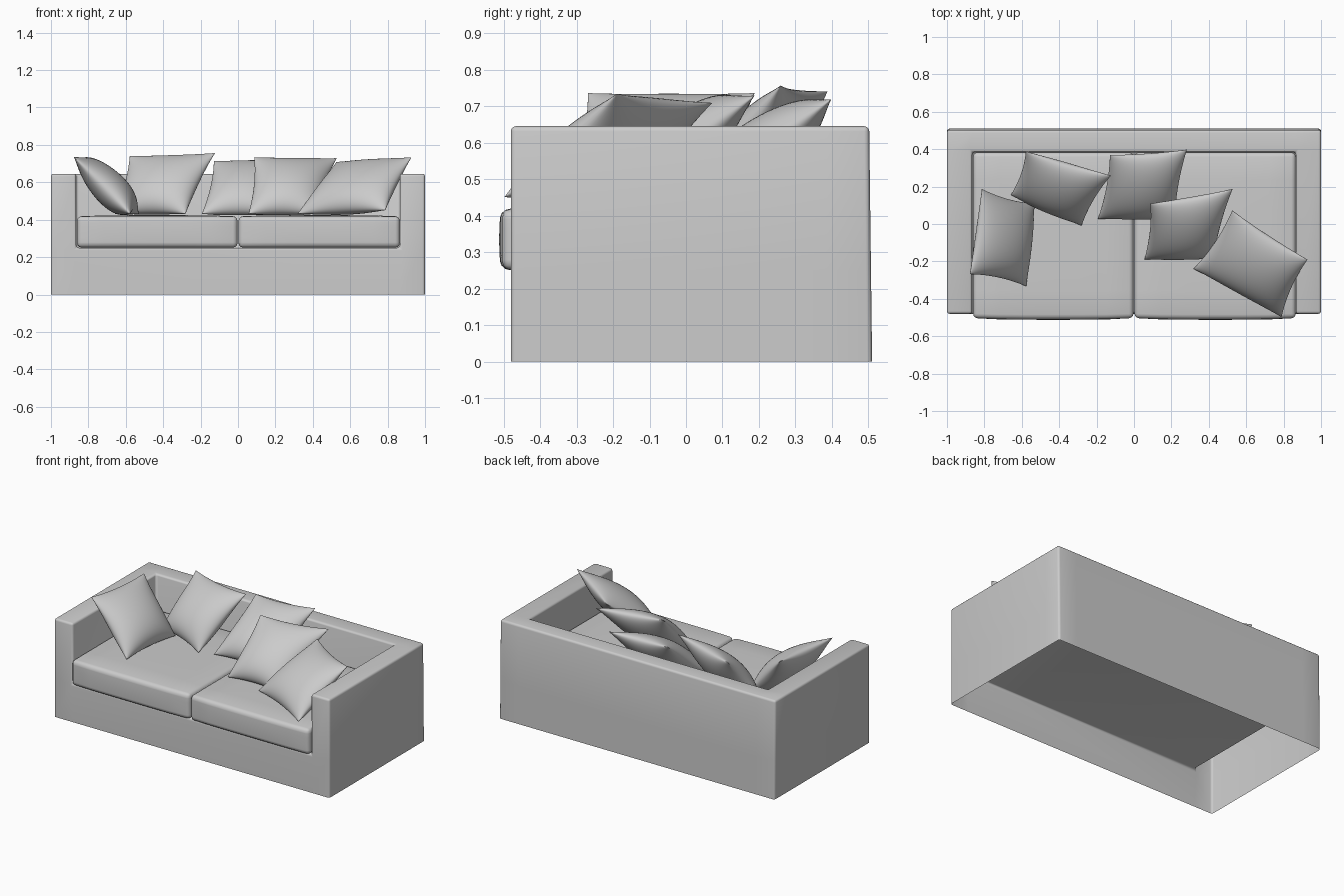
import bpy, bmesh, math
from mathutils import Vector

if "Cube" in bpy.data.objects:
    bpy.data.objects.remove(bpy.data.objects["Cube"])


def finish(bm, name, bevel=0.0, segs=3, angle=40, subsurf=0):
    bmesh.ops.remove_doubles(bm, verts=bm.verts, dist=1e-5)
    bmesh.ops.recalc_face_normals(bm, faces=bm.faces)
    me = bpy.data.meshes.new(name)
    bm.to_mesh(me)
    bm.free()
    ob = bpy.data.objects.new(name, me)
    bpy.context.collection.objects.link(ob)
    for p in me.polygons:
        p.use_smooth = True
    if bevel:
        m = ob.modifiers.new("bevel", 'BEVEL')
        m.width, m.segments = bevel, segs
        m.limit_method, m.angle_limit = 'ANGLE', math.radians(40)
    if subsurf:
        m = ob.modifiers.new("smooth", 'SUBSURF')
        m.levels = m.render_levels = subsurf
    return ob


# Frame: open-bottomed shell from a plan grid of cell heights
def frame():
    xs, ys, zs = [-1, -0.865, 0.865, 1], [-0.48, 0.385, 0.51], [0, 0.25, 0.645]

    def level(i, j):
        if not (0 <= i < 3 and 0 <= j < 2):
            return 0
        return 1 if (i, j) == (1, 0) else 2

    bm = bmesh.new()

    def face(*pts):
        bm.faces.new([bm.verts.new(p) for p in pts])

    for i in range(3):
        for j in range(2):
            x0, x1, y0, y1 = xs[i], xs[i + 1], ys[j], ys[j + 1]
            k = level(i, j)
            face((x0, y0, zs[k]), (x1, y0, zs[k]), (x1, y1, zs[k]), (x0, y1, zs[k]))
            sides = [((x0, y0), (x1, y0), i, j - 1), ((x1, y0), (x1, y1), i + 1, j),
                     ((x1, y1), (x0, y1), i, j + 1), ((x0, y1), (x0, y0), i - 1, j)]
            for a, b, ni, nj in sides:
                for h in range(level(ni, nj), k):
                    face((*a, zs[h]), (*b, zs[h]), (*b, zs[h + 1]), (*a, zs[h + 1]))
    # the back leans in very slightly
    for v in bm.verts:
        if v.co.y > 0.5:
            v.co.y -= 0.008 * v.co.z / 0.645
    finish(bm, "sofa_frame", 0.014, 3)


# Seat cushions: rounded boxes with a softly bulging front
def seat(name, x0, x1):
    y0, y1, z0, z1 = -0.503, 0.383, 0.251, 0.418
    bm = bmesh.new()
    bmesh.ops.create_cube(bm, size=1)
    bmesh.ops.subdivide_edges(bm, edges=bm.edges, cuts=5, use_grid_fill=True)
    for v in bm.verts:
        u, w, h = v.co * 2
        px = (x0 + x1) / 2 + u * (x1 - x0) / 2
        py = (y0 + y1) / 2 + w * (y1 - y0) / 2
        pz = (z0 + z1) / 2 + h * (z1 - z0) / 2
        if w < -0.99:
            py -= 0.009 * (1 - u ** 4) * (1 - h * h * 0.5)
        if h > 0.99:
            pz += 0.006 * (1 - u ** 4) * (1 - w ** 4)
        v.co = (px, py, pz)
    finish(bm, name, 0.024, 3)


# Throw pillows: two puffed sheets between four corners, edges drawn inwards
def pillow(name, ul, ur, lr, ll, t=0.09, pinch=0.07):
    ul, ur, lr, ll = map(Vector, (ul, ur, lr, ll))
    normal = (ur - ll).cross(ul - lr).normalized()
    n = 16
    bm = bmesh.new()
    for side in (1, -1):
        grid = []
        for j in range(n + 1):
            row = []
            for i in range(n + 1):
                a = math.sin((i / n - 0.5) * math.pi)
                b = math.sin((j / n - 0.5) * math.pi)
                u = a * (1 - pinch * (1 - b * b) * a * a)
                v = b * (1 - pinch * (1 - a * a) * b * b)
                s, r = (u + 1) / 2, (v + 1) / 2
                p = ll.lerp(lr, s).lerp(ul.lerp(ur, s), r)
                puff = max(0, (1 - a * a) * (1 - b * b)) ** 0.55
                p = p + normal * side * t * puff * (1 - 0.2 * b)
                p.z = max(p.z, 0.424)
                row.append(bm.verts.new(p))
            grid.append(row)
        for j in range(n):
            for i in range(n):
                bm.faces.new((grid[j][i], grid[j][i + 1], grid[j + 1][i + 1], grid[j + 1][i]))
    finish(bm, name, subsurf=1)


frame()
seat("seat_cushion_left", -0.86, -0.003)
seat("seat_cushion_right", 0.003, 0.865)

pillow("pillow_left_arm", (-0.88, -0.27, 0.737), (-0.815, 0.19, 0.737),
       (-0.53, 0.11, 0.43), (-0.575, -0.335, 0.43))
pillow("pillow_back_left", (-0.58, 0.39, 0.742), (-0.12, 0.26, 0.758),
       (-0.28, -0.01, 0.43), (-0.66, 0.155, 0.43))
pillow("pillow_back_centre", (-0.13, 0.37, 0.715), (0.285, 0.4, 0.72),
       (0.22, 0.02, 0.43), (-0.195, 0.025, 0.43))
pillow("pillow_centre_right", (0.085, 0.11, 0.735), (0.53, 0.19, 0.73),
       (0.425, -0.19, 0.43), (0.055, -0.19, 0.43))
pillow("pillow_right_arm", (0.525, 0.075, 0.71), (0.93, -0.19, 0.735),
       (0.79, -0.5, 0.45), (0.315, -0.24, 0.43))
